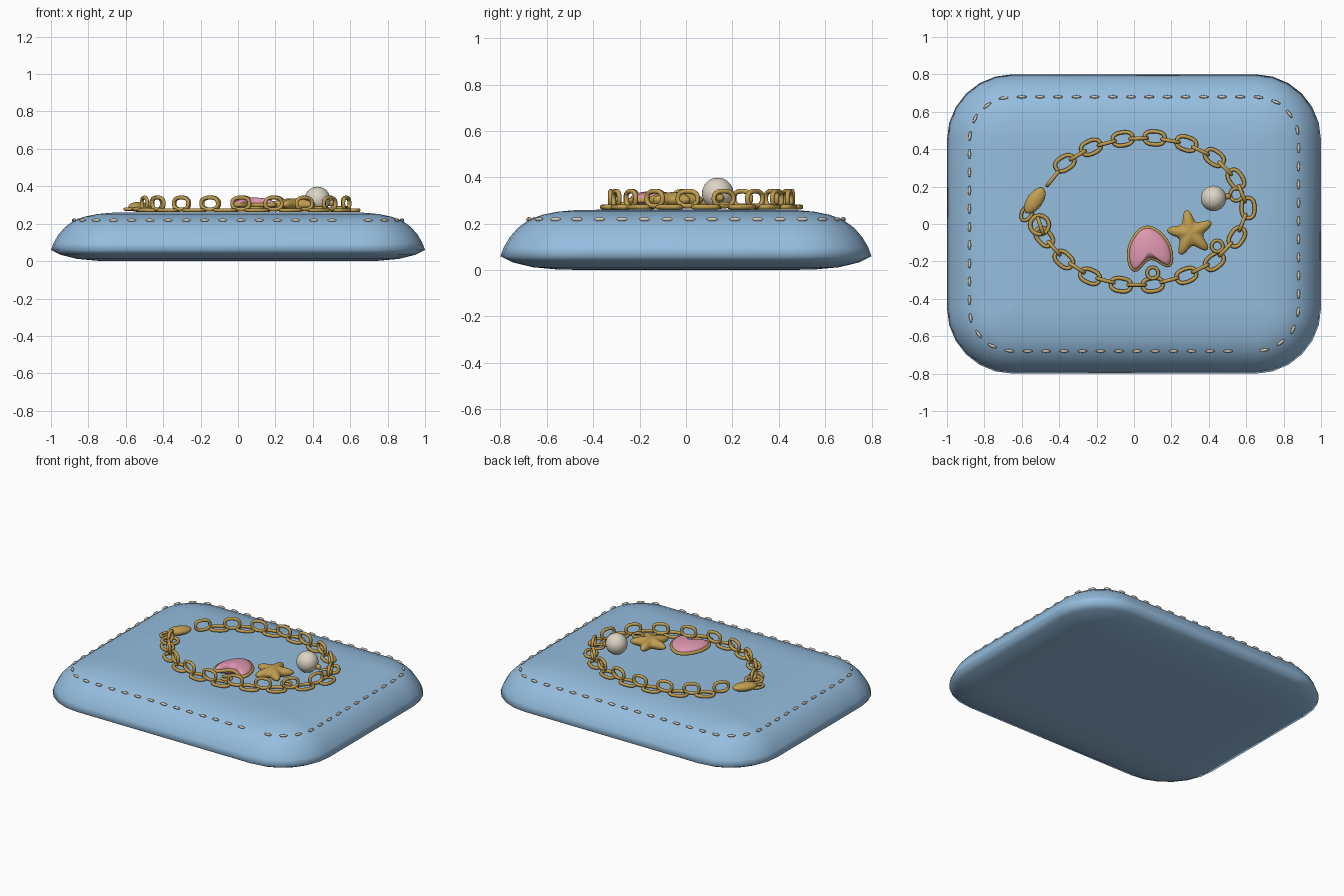
import bpy, bmesh
from math import sin, cos, pi, radians, atan2, copysign
from mathutils import Vector, Matrix

if "Cube" in bpy.data.objects:
    bpy.data.objects.remove(bpy.data.objects["Cube"], do_unlink=True)


def material(name, rgb):
    m = bpy.data.materials.new(name)
    m.use_nodes = True
    m.diffuse_color = (*rgb, 1)
    bsdf = m.node_tree.nodes["Principled BSDF"]
    bsdf.inputs["Base Color"].default_value = (*rgb, 1)
    return m


BLUE = material("soft blue fabric", (0.30, 0.51, 0.73))
GOLD = material("gold", (0.53, 0.34, 0.08))
PINK = material("pink enamel", (0.74, 0.31, 0.43))
PEARL = material("pearl cream", (0.72, 0.66, 0.56))
THREAD = material("thread cream", (0.65, 0.60, 0.50))


def mesh_from(name, verts, faces, mat, smooth=True):
    me = bpy.data.meshes.new(name)
    me.from_pydata([tuple(v) for v in verts], [], faces)
    bm = bmesh.new()
    bm.from_mesh(me)
    bmesh.ops.recalc_face_normals(bm, faces=bm.faces)
    bm.to_mesh(me)
    bm.free()
    me.polygons.foreach_set("use_smooth", [smooth] * len(me.polygons))
    me.materials.append(mat)
    return me


def place(name, me, matrix=Matrix()):
    ob = bpy.data.objects.new(name, me)
    ob.matrix_world = matrix
    bpy.context.collection.objects.link(ob)
    return ob


def loft(name, rings, mat):
    """Skin a stack of equal rings and cap both ends."""
    n = len(rings[0])
    verts = [v for r in rings for v in r]
    faces = [(k * n + i, k * n + (i + 1) % n, (k + 1) * n + (i + 1) % n, (k + 1) * n + i)
             for k in range(len(rings) - 1) for i in range(n)]
    faces += [tuple(range(n)), tuple(range(len(verts) - n, len(verts)))]
    return mesh_from(name, verts, faces, mat)


def tube(name, path, radius, mat, sides=8):
    """Round wire along a closed flat path."""
    n, verts = len(path), []
    for i, (x, y) in enumerate(path):
        t = Vector(path[(i + 1) % n]) - Vector(path[i - 1])
        t.normalize()
        for s in range(sides):
            a = 2 * pi * s / sides
            verts.append((x + t.y * radius * cos(a), y - t.x * radius * cos(a), radius * sin(a)))
    faces = [(i * sides + s, i * sides + (s + 1) % sides,
              (i + 1) % n * sides + (s + 1) % sides, (i + 1) % n * sides + s)
             for i in range(n) for s in range(sides)]
    return mesh_from(name, verts, faces, mat)


def ball(name, mat, u=24, v=14, smooth=True):
    me = bpy.data.meshes.new(name)
    bm = bmesh.new()
    bmesh.ops.create_uvsphere(bm, u_segments=u, v_segments=v, radius=1)
    for f in bm.faces:
        f.smooth = smooth
    bm.to_mesh(me)
    bm.free()
    me.materials.append(mat)
    return me


def pose(x, y, z, turn=0, tilt=0, scale=(1, 1, 1)):
    return (Matrix.Translation((x, y, z)) @ Matrix.Rotation(turn, 4, "Z")
            @ Matrix.Rotation(tilt, 4, "X") @ Matrix.Diagonal((*scale, 1)))


def oval(a, b, n=24, power=1.0):
    def p(v):
        return copysign(abs(v) ** power, v)
    return [(a * p(cos(2 * pi * i / n)), b * p(sin(2 * pi * i / n))) for i in range(n)]


def rounded_rect(inset, seg=6):
    hx, hy, r = 1 - inset, 0.8 - inset, max(0.35 - inset, 0.03)
    pts = []
    for q, (sx, sy) in enumerate([(1, 1), (-1, 1), (-1, -1), (1, -1)]):
        for k in range(seg + 1):
            a = (q + k / seg) * pi / 2
            pts.append((sx * (hx - r) + r * cos(a), sy * (hy - r) + r * sin(a)))
    return pts


# Cushion: rounded rectangles stacked along a pillow profile
profile = [(0.4, 0), (0.25, 0.002), (0.14, 0.012), (0.05, 0.034), (0, 0.06), (0.015, 0.1),
           (0.04, 0.142), (0.075, 0.182), (0.12, 0.215), (0.18, 0.238), (0.25, 0.252),
           (0.33, 0.259), (0.42, 0.26)]
place("cushion", loft("cushion", [[(x, y, z) for x, y in rounded_rect(d)]
                                  for d, z in profile], BLUE))

# Stitches: evenly spaced round the cushion edge, with a gap at the start
seam = [Vector(p) for p in rounded_rect(0.12)]
start = Vector((0.6, -0.68))
seam = [start, *seam[-7:], *seam[:-7], start]
total = sum((b - a).length for a, b in zip(seam, seam[1:]))
stitch = ball("stitch", THREAD, 6, 4)
count = 60
for i in range(1, count):
    d = total * i / count
    for a, b in zip(seam, seam[1:]):
        step = (b - a).length
        if d <= step:
            break
        d -= step
    p, t = a.lerp(b, d / step), b - a
    place("stitch", stitch, pose(p.x, p.y, 0.219, atan2(t.y, t.x), 0, (0.028, 0.009, 0.009)))

# Chain: flat links joined by upright links
spots = [(-0.37, 0.325), (-0.23, 0.41), (-0.06, 0.455), (0.11, 0.46), (0.28, 0.43),
         (0.43, 0.355), (0.545, 0.24), (0.61, 0.085), (0.55, -0.07), (0.43, -0.2),
         (0.28, -0.275), (0.1, -0.325), (-0.07, -0.325), (-0.235, -0.28),
         (-0.375, -0.19), (-0.48, -0.07)]
spots = [Vector(p) for p in spots]
flat_link = tube("flat_link", oval(0.054, 0.035, 24, 0.8), 0.0105, GOLD)
upright_link = tube("upright_link", oval(0.046, 0.032, 24, 0.8), 0.0105, GOLD)
last = len(spots) - 1
for i, p in enumerate(spots):
    t = spots[min(i + 1, last)] - spots[max(i - 1, 0)]
    place("flat_link", flat_link, pose(p.x, p.y, 0.272, atan2(t.y, t.x)))
clasp_end, ring_end = Vector((-0.5, 0.16)), Vector((-0.52, 0.05))
for a, b in zip([clasp_end, *spots], [*spots, ring_end]):
    m, t = (a + b) / 2, b - a
    place("upright_link", upright_link, pose(m.x, m.y, 0.308, atan2(t.y, t.x), pi / 2))

# Clasp with its hook and end ring
gold_ball = ball("clasp", GOLD)
place("clasp", gold_ball, pose(-0.53, 0.125, 0.29, radians(55), 0, (0.08, 0.042, 0.027)))
place("clasp_hook", tube("clasp_hook", oval(0.045, 0.026), 0.009, GOLD),
      pose(-0.572, 0.06, 0.278, radians(60)))
place("end_ring", tube("end_ring", oval(0.05, 0.05), 0.011, GOLD), pose(-0.505, -0.005, 0.278))

# Jump rings holding the charms
for x, y, r in [(0.1, -0.262, 0.03), (0.445, -0.118, 0.03), (0.547, 0.157, 0.033)]:
    place("jump_ring", tube("jump_ring", oval(r, r), 0.009, GOLD), pose(x, y, 0.285))

# Pearl charm with cap
place("pearl", ball("pearl", PEARL, 32, 18), pose(0.425, 0.137, 0.33, 0, 0, (0.068,) * 3))
place("pearl_cap", gold_ball, pose(0.497, 0.148, 0.31, 0, 0, (0.022, 0.017, 0.017)))


def puff(name, outline, half, mat, steps=7):
    """Pillow-shaped solid that swells from a flat outline."""
    rings = []
    for k in range(-steps, steps + 1):
        a = k / steps * pi / 2 * 0.97
        rings.append([(x * cos(a), y * cos(a), half * sin(a)) for x, y in outline])
    return loft(name, rings, mat)


# Heart charm: pink enamel in a gold rim, point facing the back
heart = []
for i in range(48):
    t = 2 * pi * (i + 0.5) / 48
    up = 13 * cos(t) - 5 * cos(2 * t) - 2 * cos(3 * t) - cos(4 * t)
    heart.append((16 * sin(t) * 0.0070, -up * 0.0074))
turn = radians(8)
place("heart_enamel", puff("heart_enamel", heart, 0.036, PINK), pose(0.082, -0.145, 0.304, turn))
place("heart_rim", tube("heart_rim", heart, 0.0115, GOLD), pose(0.082, -0.145, 0.3, turn))

# Star charm: soft five-pointed puff
star = []
for i in range(60):
    a = 2 * pi * i / 60
    r = 0.093 + 0.029 * cos(5 * a) + 0.005 * cos(10 * a)
    star.append((r * cos(a), r * sin(a)))
place("star", puff("star", star, 0.034, GOLD), pose(0.302, -0.05, 0.302, radians(28)))
